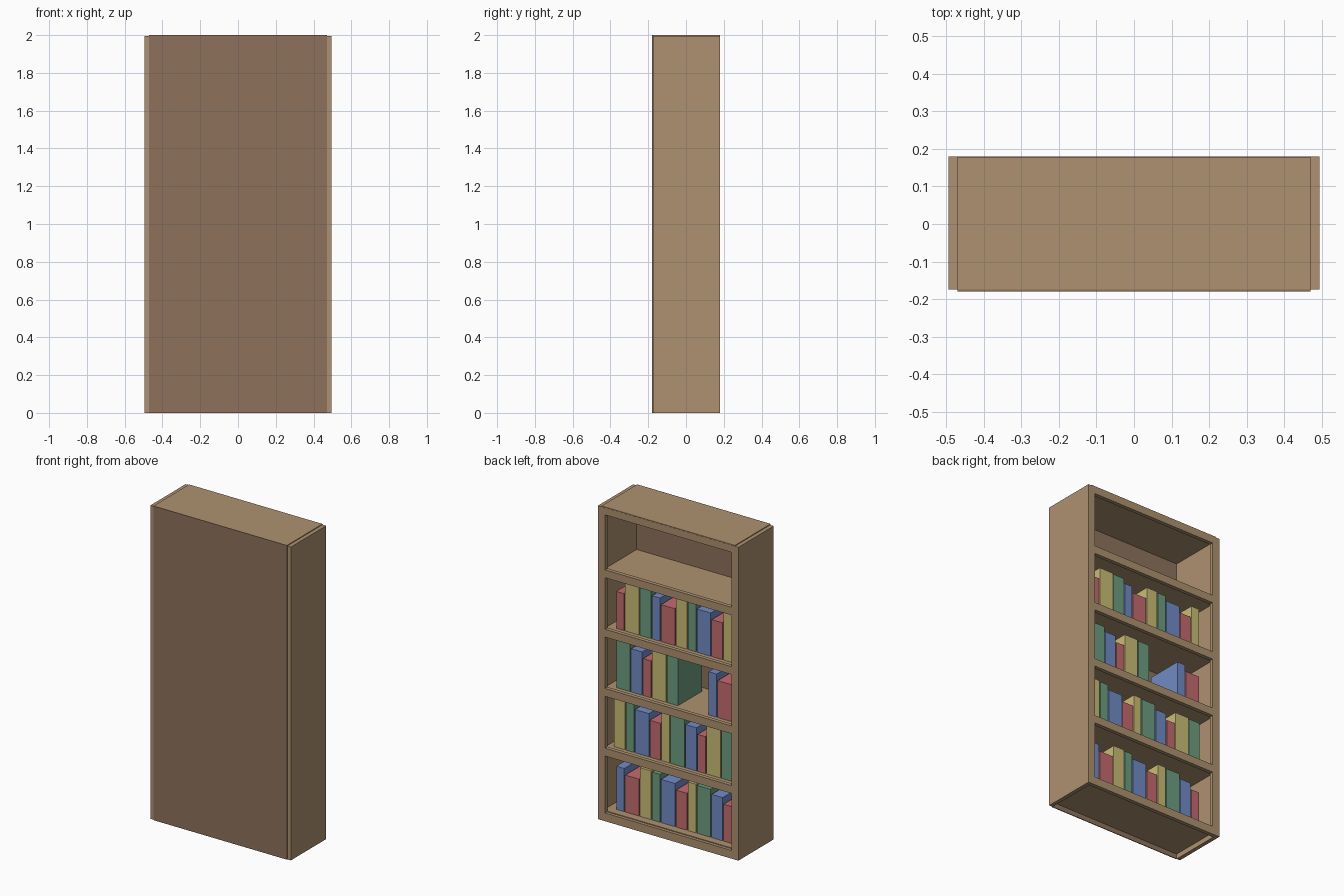
import bpy, bmesh

if "Cube" in bpy.data.objects:
    bpy.data.objects.remove(bpy.data.objects["Cube"])


def material(name, rgb):
    m = bpy.data.materials.new(name)
    m.diffuse_color = (*rgb, 1)
    m.use_nodes = True
    m.node_tree.nodes["Principled BSDF"].inputs["Base Color"].default_value = m.diffuse_color
    return m


WOOD = material("wood", (0.42, 0.285, 0.163))
PANEL = material("dark_wood", (0.27, 0.17, 0.105))
# cover colour and book height
BOOKS = {
    "R": (material("red_cover", (0.55, 0.15, 0.155)), 0.235),
    "Y": (material("yellow_cover", (0.60, 0.51, 0.18)), 0.31),
    "G": (material("green_cover", (0.15, 0.34, 0.22)), 0.305),
    "B": (material("blue_cover", (0.17, 0.26, 0.57)), 0.275),
}


def finish(name, bm, mat):
    bmesh.ops.recalc_face_normals(bm, faces=bm.faces)
    me = bpy.data.meshes.new(name)
    bm.to_mesh(me)
    bm.free()
    me.materials.append(mat)
    ob = bpy.data.objects.new(name, me)
    bpy.context.collection.objects.link(ob)
    return ob


def box(name, x, y, z, mat):
    """Box from (min, max) ranges on each axis."""
    bm = bmesh.new()
    bmesh.ops.create_cube(bm, size=1)
    for v in bm.verts:
        v.co = [r[0] if c < 0 else r[1] for c, r in zip(v.co, (x, y, z))]
    return finish(name, bm, mat)


# Carcass: sides, top, bottom and back panel
for side, s in (("left", -1), ("right", 1)):
    box(side + "_side", sorted((s * 0.47, s * 0.495)), (-0.175, 0.16), (0, 1.995), WOOD)
box("top_board", (-0.47, 0.47), (-0.175, 0.179), (1.975, 2.0), WOOD)
box("bottom_board", (-0.47, 0.47), (-0.175, 0.16), (0.032, 0.057), WOOD)
box("back_panel", (-0.47, 0.47), (-0.18, -0.175), (0, 2.0), PANEL)

# Shelves, each centred behind a wider rail of the face frame
shelf_z = [0.44, 0.82, 1.197, 1.575]
for i, z in enumerate(shelf_z):
    box(f"shelf_{i + 1}", (-0.47, 0.47), (-0.175, 0.16), (z - 0.0125, z + 0.0125), WOOD)

# Face frame: a grid of strips with the openings left out, then extruded
xs = [-0.495, -0.445, 0.445, 0.495]
zs = [0, 0.052] + [z + d for z in shelf_z for d in (-0.025, 0.025)] + [1.95, 1.995]
bm = bmesh.new()
grid = [[bm.verts.new((x, 0.155, z)) for z in zs] for x in xs]
for i in range(len(xs) - 1):
    for j in range(len(zs) - 1):
        if i == 1 and j % 2 == 1:
            continue
        bm.faces.new((grid[i][j], grid[i + 1][j], grid[i + 1][j + 1], grid[i][j + 1]))
ext = bmesh.ops.extrude_face_region(bm, geom=bm.faces[:])
for v in ext["geom"]:
    if isinstance(v, bmesh.types.BMVert):
        v.co.y = 0.18
finish("face_frame", bm, WOOD)

# Books: (floor height, start x, width cycle offset, colours), "-" is a gap
widths = [0.056, 0.098, 0.077]
rows = [
    (0.057, 0.414, 0, "BRYGBRYGBR"),
    (0.4525, 0.43, 2, "YGBRYGBRYG"),
    (0.8325, 0.414, 1, "GBRYG-BR"),
    (1.2095, 0.414, 0, "RYGBRYGBRY"),
]
for r, (z, x, k, colours) in enumerate(rows):
    for n, c in enumerate(colours):
        if c == "-":
            x -= 0.21
            continue
        w = widths[k % 3]
        mat, h = BOOKS[c]
        box(f"book_row{r + 1}_{n + 1}", (x - w, x), (-0.13, 0.11), (z, z + h), mat)
        x -= w + 0.007
        k += 1
